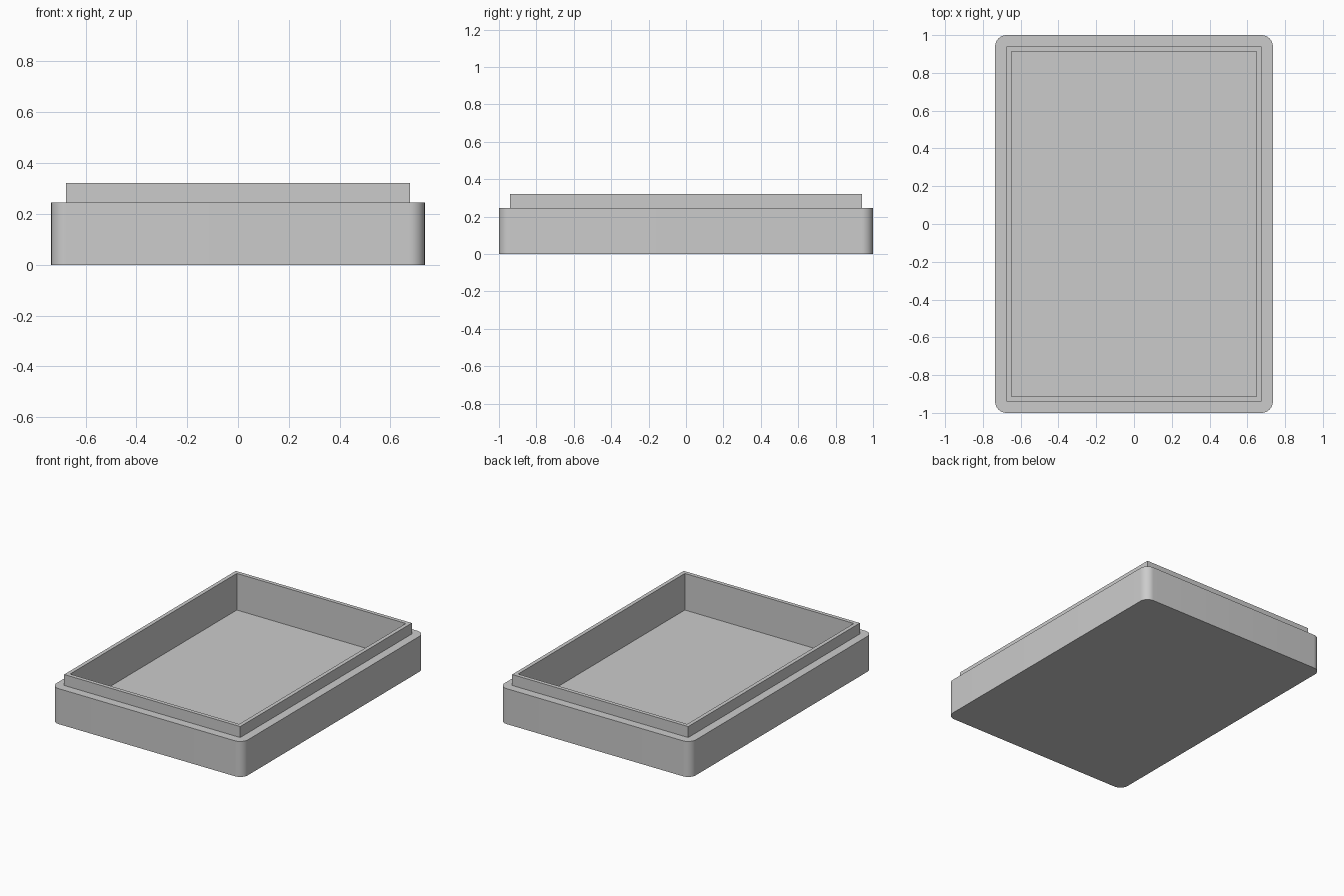
import bpy
import bmesh
from math import cos, sin, pi, radians

cube = bpy.data.objects.get("Cube")
if cube:
    bpy.data.objects.remove(cube, do_unlink=True)

# Overall sizes
HALF_X, HALF_Y = 0.735, 1.0
RADIUS = 0.06
STEP, LIP = 0.059, 0.027
FLOOR_Z, LEDGE_Z, RIM_Z = 0.068, 0.246, 0.322
SEGMENTS = 12
CORNERS = [(1, 1), (-1, 1), (-1, -1), (1, -1)]

# Grey plastic
grey = bpy.data.materials.new("grey plastic")
grey.use_nodes = True
colour = (0.6, 0.6, 0.6, 1)
grey.diffuse_color = colour
grey.node_tree.nodes["Principled BSDF"].inputs["Base Color"].default_value = colour

bm = bmesh.new()


def rounded_loop(z):
    """Counter-clockwise rounded rectangle, as one arc of vertices per corner."""
    arcs = []
    for i, (sx, sy) in enumerate(CORNERS):
        cx, cy = sx * (HALF_X - RADIUS), sy * (HALF_Y - RADIUS)
        angles = [(i + k / SEGMENTS) * pi / 2 for k in range(SEGMENTS + 1)]
        arcs.append([bm.verts.new((cx + RADIUS * cos(a), cy + RADIUS * sin(a), z))
                     for a in angles])
    return arcs


def square_loop(inset, z):
    return [bm.verts.new((sx * (HALF_X - inset), sy * (HALF_Y - inset), z))
            for sx, sy in CORNERS]


def skin(lower, upper):
    """Join two loops that have the same number of vertices."""
    n = len(lower)
    for i in range(n):
        j = (i + 1) % n
        bm.faces.new((lower[i], lower[j], upper[j], upper[i]))


# Outer body: flat underside and rounded wall
bottom, ledge = rounded_loop(0), rounded_loop(LEDGE_Z)
bottom_ring, ledge_ring = sum(bottom, []), sum(ledge, [])
bm.faces.new(bottom_ring[::-1])
skin(bottom_ring, ledge_ring)

# Ledge between the rounded wall and the square lip
lip_base = square_loop(STEP, LEDGE_Z)
for i in range(4):
    j = (i + 1) % 4
    bm.faces.new(ledge[i] + [lip_base[i]])
    bm.faces.new((ledge[i][-1], ledge[j][0], lip_base[j], lip_base[i]))

# Lip, cavity wall and floor
lip_top = square_loop(STEP, RIM_Z)
cavity_top = square_loop(STEP + LIP, RIM_Z)
cavity_floor = square_loop(STEP + LIP, FLOOR_Z)
skin(lip_base, lip_top)
skin(lip_top, cavity_top)
skin(cavity_top, cavity_floor)
bm.faces.new(cavity_floor)

bmesh.ops.recalc_face_normals(bm, faces=bm.faces)
mesh = bpy.data.meshes.new("box_base")
bm.to_mesh(mesh)
bm.free()
mesh.materials.append(grey)

box = bpy.data.objects.new("box_base", mesh)
bpy.context.collection.objects.link(box)
bpy.ops.object.select_all(action='DESELECT')
box.select_set(True)
bpy.context.view_layer.objects.active = box
bpy.ops.object.shade_smooth_by_angle(angle=radians(30))
